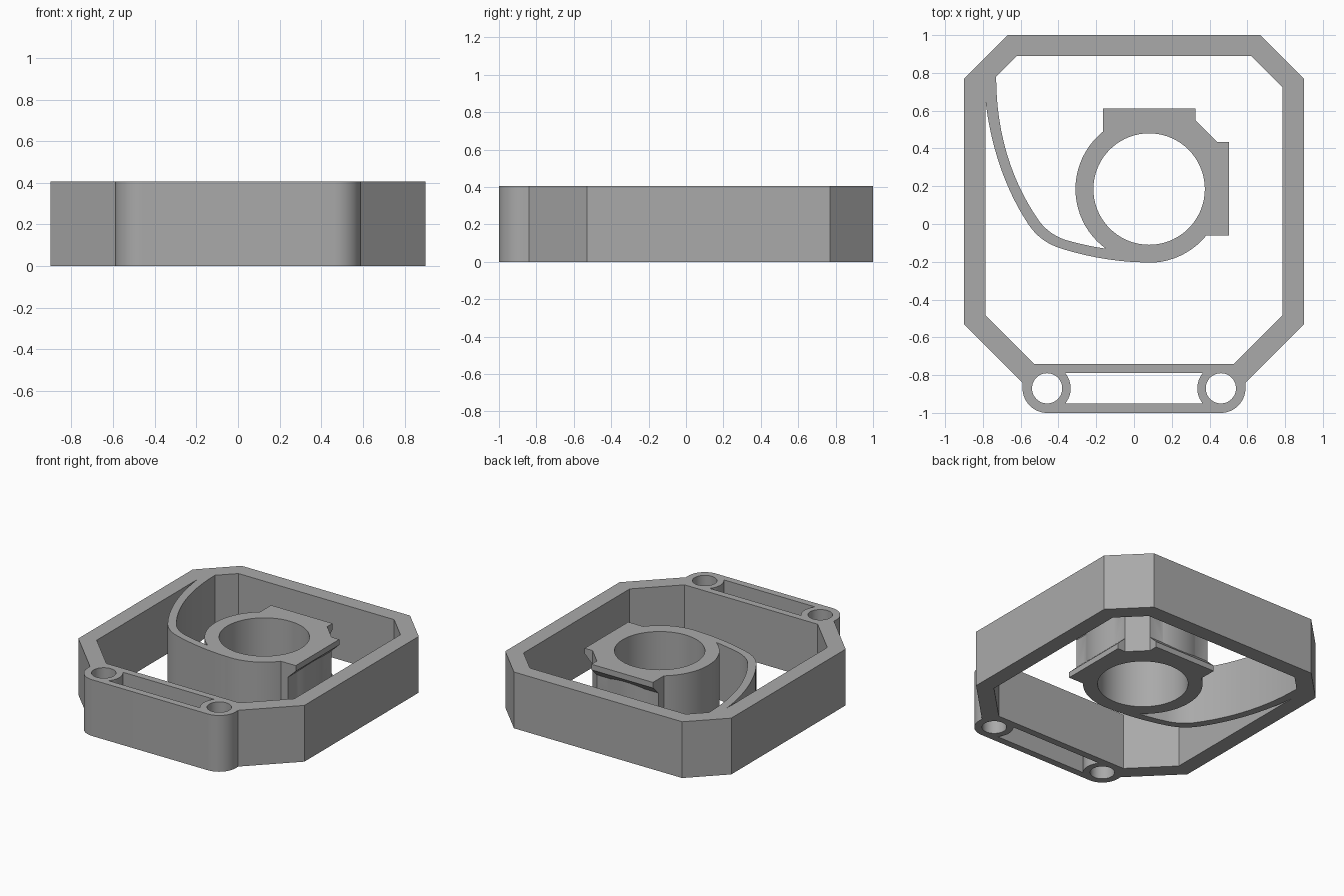
import bpy, bmesh
from math import sin, cos, pi, radians, asin
from mathutils import Matrix, Vector
from mathutils.geometry import interpolate_bezier

cube = bpy.data.objects.get("Cube")
if cube:
    bpy.data.objects.remove(cube, do_unlink=True)

HEIGHT = 0.405
HUB = Vector((0.08, 0.185))
BOLT = Vector((0.46, -0.87))

grey = bpy.data.materials.new("plain grey")
grey.use_nodes = True
colour = (0.4, 0.4, 0.4, 1)
grey.diffuse_color = colour
grey.node_tree.nodes["Principled BSDF"].inputs["Base Color"].default_value = colour


def prism(name, outline, low=0.0, high=HEIGHT, matrix=Matrix()):
    """Extrude a flat outline along local z."""
    bm = bmesh.new()
    face = bm.faces.new([bm.verts.new((x, y, low)) for x, y in outline])
    top = bmesh.ops.extrude_face_region(bm, geom=[face])["geom"]
    bmesh.ops.translate(bm, vec=(0, 0, high - low),
                        verts=[v for v in top if isinstance(v, bmesh.types.BMVert)])
    bm.transform(matrix)
    bmesh.ops.recalc_face_normals(bm, faces=bm.faces)
    mesh = bpy.data.meshes.new(name)
    bm.to_mesh(mesh)
    bm.free()
    mesh.materials.append(grey)
    obj = bpy.data.objects.new(name, mesh)
    bpy.context.collection.objects.link(obj)
    return obj


def arc(centre, radius, start, end, steps):
    angles = [radians(start + (end - start) * i / steps) for i in range(steps + 1)]
    return [(centre[0] + radius * cos(a), centre[1] + radius * sin(a)) for a in angles]


def circle(centre, radius, steps=72):
    return arc(centre, radius, 0, 360, steps)[:-1]


def mirrored(half):
    """Close a right-hand outline with its mirror image."""
    return half + [(-x, y) for x, y in reversed(half)]


def bezier_path(points, steps=14):
    path = []
    for i in range(0, len(points) - 1, 3):
        corners = [Vector((x, y, 0)) for x, y in points[i:i + 4]]
        path += [(p.x, p.y) for p in interpolate_bezier(*corners, steps)][bool(path):]
    return path


def combine(target, part, operation):
    part.hide_render = True
    mod = target.modifiers.new(part.name, "BOOLEAN")
    mod.solver = "EXACT"
    mod.operation = operation
    mod.object = part
    bpy.context.view_layer.objects.active = target
    bpy.ops.object.modifier_apply(modifier=mod.name)
    bpy.data.objects.remove(part, do_unlink=True)


# Octagonal frame with a rounded front tab
bracket = prism("bracket_frame", mirrored(
    [(0.67, 1), (0.9, 0.77), (0.9, -0.53), (0.59, -0.84)] + arc(BOLT, 0.13, 0, -90, 16)))
opening = prism("frame_opening", mirrored(
    [(0.62, 0.89), (0.787, 0.723), (0.787, -0.483), (0.53, -0.74)]), -0.1, 0.5)
combine(bracket, opening, "DIFFERENCE")

# Tab slot with bulging ends, and a bolt hole on each side
bulge = 180 / pi * asin(0.08 / 0.125)
slot = mirrored(arc(BOLT, 0.125, 180 - bulge, 180 + bulge, 12))
combine(bracket, prism("tab_slot", slot, -0.1, 0.5), "DIFFERENCE")
for side in (-1, 1):
    hole = prism("bolt_hole", circle((side * BOLT.x, BOLT.y), 0.08, 48), -0.1, 0.5)
    combine(bracket, hole, "DIFFERENCE")

# Hub barrel with a squared corner block
hub = prism("hub", circle(HUB, 0.39))
block = prism("hub_block", [(-0.165, 0.55), (0.325, 0.55), (0.44, 0.435), (0.44, -0.06),
                            (HUB.x, -0.06), HUB, (-0.165, HUB.y)])
combine(hub, block, "UNION")


# Grooved rails on the back and left sides of the hub
def rail_section(recess):
    inner, outer = recess - 0.05, recess + 0.062
    lower = [(inner, 0), (outer, 0), (outer, 0.04), (recess, 0.10)]
    return lower + [(u, HEIGHT - v) for u, v in reversed(lower)]


back_axes = Matrix(((0, 0, 1, 0), (1, 0, 0, 0), (0, 1, 0, 0), (0, 0, 0, 1)))
left_axes = Matrix(((1, 0, 0, 0), (0, 0, 1, 0), (0, 1, 0, 0), (0, 0, 0, 1)))
combine(hub, prism("back_rail", rail_section(0.55), -0.165, 0.325, back_axes), "UNION")
combine(hub, prism("left_rail", rail_section(0.44), -0.06, 0.435, left_axes), "UNION")

# Curved arm that ties the hub to the frame
outer_edge = bezier_path([(-0.79, 0.69), (-0.765, 0.42), (-0.68, 0.18), (-0.56, 0.0),
                          (-0.52, -0.06), (-0.47, -0.10), (-0.40, -0.125),
                          (-0.28, -0.165), (-0.1, -0.205), (0.08, -0.203)])
inner_edge = bezier_path([(-0.155, -0.13), (-0.22, -0.12), (-0.29, -0.105), (-0.36, -0.085),
                          (-0.42, -0.065), (-0.47, -0.03), (-0.505, 0.02),
                          (-0.63, 0.2), (-0.73, 0.45), (-0.73, 0.78)])
arm = prism("curved_arm", outer_edge + [(0.08, -0.15)] + inner_edge
            + [(-0.76, 0.82), (-0.84, 0.78), (-0.84, 0.69)])
combine(hub, arm, "UNION")

# Hub bore
combine(hub, prism("hub_bore", circle(HUB, 0.295), -0.1, 0.5), "DIFFERENCE")
combine(bracket, hub, "UNION")

# Level holes through the hub corner and the frame corner
diagonal = (Matrix.Translation((HUB.x, HUB.y, HEIGHT / 2))
            @ Matrix.Rotation(pi / 4, 4, "Z") @ Matrix.Rotation(pi / 2, 4, "Y"))
for name, radius, start, end in (("hub_hole", 0.08, 0.2, 0.6), ("frame_hole", 0.138, 0.75, 1.2)):
    combine(bracket, prism(name, circle((0, 0), radius, 48), start, end, diagonal), "DIFFERENCE")

# Smooth the curved walls and keep the edges crisp
bpy.ops.object.select_all(action="DESELECT")
bracket.select_set(True)
bpy.context.view_layer.objects.active = bracket
bpy.ops.object.shade_smooth_by_angle(angle=radians(25))
